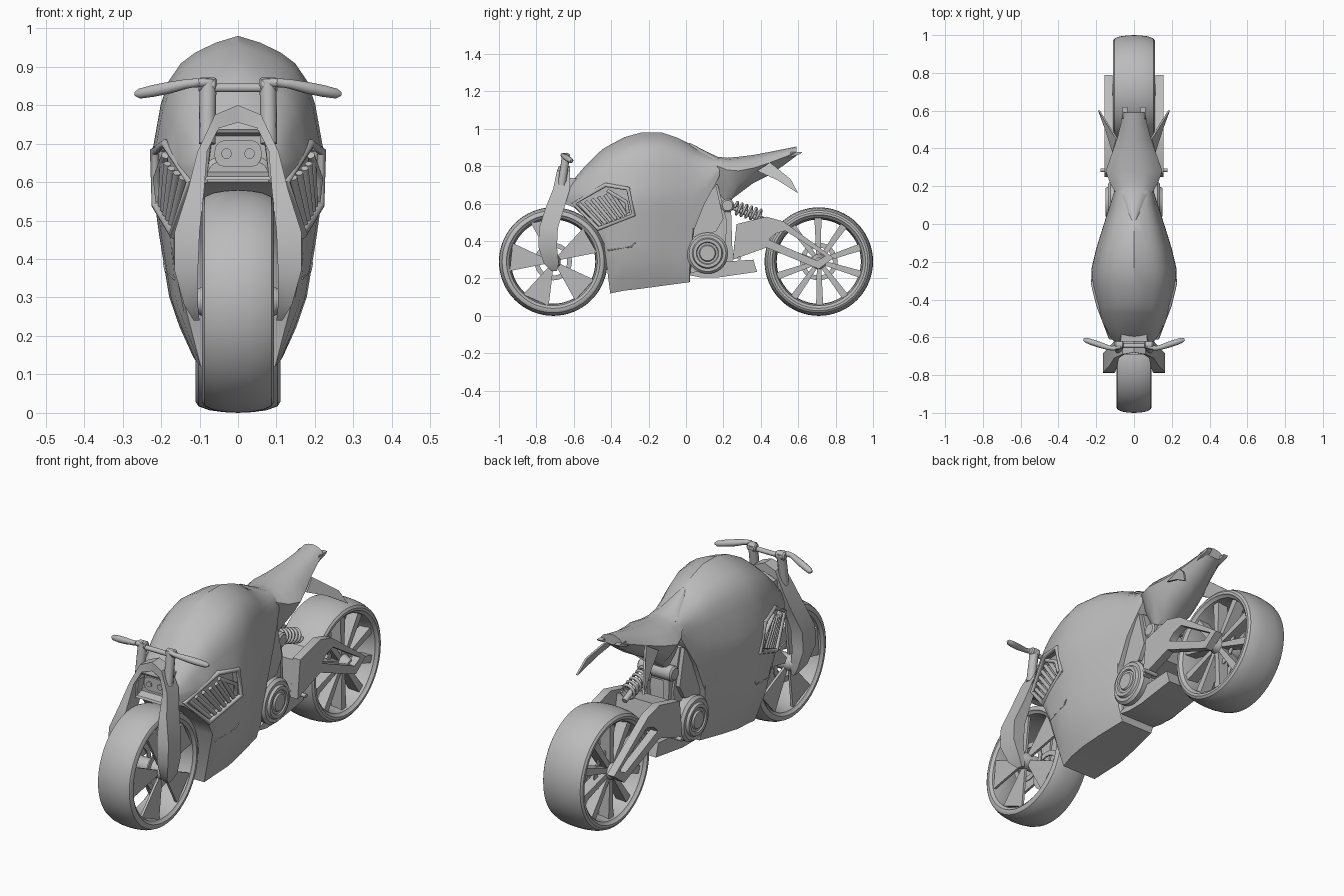
import bpy, bmesh, math

if "Cube" in bpy.data.objects:
    bpy.data.objects.remove(bpy.data.objects["Cube"])

grey = bpy.data.materials.new("grey")
grey.diffuse_color = (0.5, 0.5, 0.5, 1)
grey.use_nodes = True
grey.node_tree.nodes["Principled BSDF"].inputs["Base Color"].default_value = grey.diffuse_color


def finish(ob, mirror=False, angle=35):
    ob.data.materials.append(grey)
    bpy.ops.object.select_all(action='DESELECT')
    ob.select_set(True)
    bpy.context.view_layer.objects.active = ob
    if ob.type == 'CURVE':
        bpy.ops.object.convert(target='MESH')
        ob = bpy.context.view_layer.objects.active
    if mirror:
        ob.modifiers.new("mirror", 'MIRROR')
    bpy.ops.object.shade_smooth_by_angle(angle=math.radians(angle))
    return ob


def loft(name, rings, closed=False, mirror=False, angle=35, done=True):
    """Skin a list of equal-length point rings, capped or closed into a loop."""
    bm = bmesh.new()
    vs = [[bm.verts.new(p) for p in r] for r in rings]
    n, m = len(rings), len(rings[0])
    for i in range(n if closed else n - 1):
        a, b = vs[i], vs[(i + 1) % n]
        for j in range(m):
            k = (j + 1) % m
            bm.faces.new((a[j], a[k], b[k], b[j]))
    if not closed:
        bm.faces.new(vs[0])
        bm.faces.new(vs[-1])
    bmesh.ops.recalc_face_normals(bm, faces=bm.faces)
    me = bpy.data.meshes.new(name)
    bm.to_mesh(me)
    bm.free()
    ob = bpy.data.objects.new(name, me)
    bpy.context.collection.objects.link(ob)
    return finish(ob, mirror, angle) if done else ob


def turned(name, profile, y, z, closed=False, mirror=False, n=40):
    """Round part about the x axis from (x, radius) pairs."""
    ang = [2 * math.pi * i / n for i in range(n)]
    return loft(name, [[(x, y + r * math.cos(a), z + r * math.sin(a)) for a in ang]
                       for x, r in profile], closed, mirror)


def plate(name, pts, x0, x1, mirror=True):
    """Side-view (y, z) outline extruded between two x values."""
    return loft(name, [[(x, y, z) for y, z in pts] for x in (x0, x1)], mirror=mirror)


def tube(name, pts, r, cyclic=False, mirror=True, scale=None):
    cu = bpy.data.curves.new(name, 'CURVE')
    cu.dimensions = '3D'
    cu.bevel_depth, cu.bevel_resolution, cu.use_fill_caps = r, 3, True
    sp = cu.splines.new('POLY')
    sp.points.add(len(pts) - 1)
    for i, q in enumerate(pts):
        sp.points[i].co = (*q, 1)
        sp.points[i].radius = scale[i] if scale else 1
    sp.use_cyclic_u = cyclic
    ob = bpy.data.objects.new(name, cu)
    bpy.context.collection.objects.link(ob)
    return finish(ob, mirror, 50)


def interp(table, t):
    for a, b in zip(table, table[1:]):
        if t <= b[0]:
            f = max(0, (t - a[0]) / (b[0] - a[0]))
            return [p + (q - p) * f for p, q in zip(a, b)]
    return list(table[-1])


# Body shell: stations of y, top z, widest z, bottom z, half width
BODY = [(-.65, .66, .62, .60, .08), (-.60, .73, .64, .58, .125), (-.54, .80, .64, .525, .155),
        (-.47, .87, .63, .45, .185), (-.44, .895, .62, .39, .195), (-.405, .915, .62, .12, .205),
        (-.33, .955, .62, .135, .22), (-.24, .98, .62, .145, .226), (-.13, .98, .62, .16, .2),
        (-.04, .95, .63, .172, .172), (.02, .92, .64, .18, .153), (.04, .905, .65, .45, .147),
        (.10, .88, .68, .60, .127), (.155, .855, .75, .70, .11), (.18, .845, .78, .75, .1)]
LOWER = [(.12, .47), (.17, .56), (.27, .77), (.48, .92), (.62, 1)]
UPPER = [(0, 1), (.15, .99), (.5, .89), (.67, .8), (.8, .66), (.88, .49), (.95, .26), (1, 0)]


def body_x(y, z):
    _, zt, zw, zb, w = interp(BODY, y)
    if z >= zw:
        return w * interp(UPPER, (z - zw) / (zt - zw))[1]
    return w * interp(LOWER, z)[1]


rings = []
for y, zt, zw, zb, w in BODY:
    zs = [zb + (zw - zb) * i / 6 for i in range(6)]
    zs += [zw + (zt - zw) * t for t, _ in UPPER[:-1]]
    side = [(body_x(y, z), y, z) for z in zs]
    rings.append(side + [(0, y, zt)] + [(-x, a, z) for x, a, z in reversed(side)])
body = loft("body_shell", rings, done=False)

# Side vents: recess cut into the shell, raised rim and slats
VENT = [(-.60, .60), (-.43, .70), (-.31, .68), (-.28, .54), (-.47, .465)]
for s in (1, -1):
    cut = loft("vent_cutter", [[(s * (body_x(y, z) - .035), y, z) for y, z in VENT],
                               [(s * .35, y, z) for y, z in VENT]], done=False)
    cut.hide_render = True
    mod = body.modifiers.new("vent", 'BOOLEAN')
    mod.operation, mod.object, mod.solver = 'DIFFERENCE', cut, 'EXACT'
    bpy.context.view_layer.objects.active = body
    bpy.ops.object.modifier_apply(modifier="vent")
    bpy.data.objects.remove(cut)
finish(body, angle=32)
tube("vent_rim", [(body_x(y, z), y, z) for y, z in VENT], .012, True)
for i in range(6):
    t = i / 5
    ends = [(-.57 + .17 * t, .60 + .06 * t), (-.455 + .135 * t, .48 + .06 * t)]
    tube("vent_slat", [(body_x(y, z) - .012, y, z) for y, z in ends], .010)
tube("vent_divider", [(body_x(y, z) - .008, y, z) for y, z in
                      [(-.42, .67), (-.32, .61), (-.31, .55)]], .010)
tube("side_crease", [(body_x(y, z), y, z) for y, z in [(-.42, .35), (-.29, .37), (-.27, .39)]], .004)

# Seat and tail: stations of y, top z, widest z, bottom z, half width
SEAT = [(.02, .925, .915, .88, .01), (.11, .878, .85, .74, .055), (.17, .85, .80, .66, .1),
        (.22, .845, .78, .605, .128), (.28, .85, .775, .65, .15), (.36, .86, .79, .71, .122),
        (.45, .877, .82, .755, .09), (.53, .893, .85, .81, .07), (.59, .905, .875, .855, .06)]
rings = []
for y, zt, zw, zb, w in SEAT:
    half = [(w * .4, zb), (w * .75, (zb + zw) / 2), (w, zw), (w * .75, zw + (zt - zw) * .55),
            (w * .4, zw + (zt - zw) * .87)]
    rings.append([(x, y, z) for x, z in half] + [(0, y, zt)] + [(-x, y, z) for x, z in half[::-1]])
loft("seat", rings, angle=40)
WING = [(.105, .38, .775), (.085, .45, .82), (.155, .56, .73), (.18, .60, .655), (.14, .49, .725)]
loft("tail_winglet", [[(x + d, y, z) for x, y, z in WING] for d in (0, .01)], mirror=True)
plate("tail_tip", [(.53, .84), (.56, .875), (.62, .875), (.61, .865)], .035, .06)

# Wheels: tyre, rim, hub, disc, spokes
for nm, cy, w in (("front", -.71, .093), ("rear", .71, .11)):
    half = [(w * .55, .228), (w * .88, .236), (w * .95, .247), (w, .25), (w, .262),
            (w * .93, .273), (w * .68, .283), (w * .35, .288)]
    prof = [(0, .225)] + half + [(0, .29)] + [(-x, r) for x, r in half[::-1]]
    turned(nm + "_wheel", prof, cy, .29, closed=True, n=64)
    turned(nm + "_axle", [(-.125, .022), (-.09, .04), (.09, .04), (.125, .022)], cy, .29, n=24)
    turned(nm + "_brake_disc", [(.055, .075), (.055, .1), (.061, .1), (.061, .075)],
           cy, .29, closed=True, mirror=True)
    count, start = (5, 31) if nm == "front" else (10, 18)
    for i in range(count):
        a = math.radians(start + 360 * i / count)
        if nm == "front":
            corners, xs = [(.035, -.3), (.238, -.34), (.238, .3), (.035, .4)], (.066, .078)
        else:
            corners, xs = [(.03, -.35), (.238, -.06), (.238, .1), (.03, .45)], (.03, .085)
        plate(nm + "_spoke", [(cy + r * math.cos(a + d), .29 + r * math.sin(a + d))
                              for r, d in corners], *xs)

# Front fork: arch and bladed legs; inner x,z, outer x,z, front y, back y
FORK = [(0, .755, 0, .80, -.68, -.62), (.05, .74, .06, .775, -.69, -.62),
        (.08, .68, .105, .68, -.71, -.62), (.088, .58, .13, .58, -.75, -.65),
        (.10, .47, .165, .47, -.785, -.685), (.104, .37, .165, .37, -.79, -.69),
        (.104, .28, .14, .28, -.76, -.68), (.10, .24, .115, .24, -.72, -.69)]
loft("fork_leg", [[(a, y0, b), (c, y0, d), (c, y1, d), (a, y1, b)]
                  for a, b, c, d, y0, y1 in FORK], mirror=True)

# Headlamp: hollow housing with a capsule lens and two bulbs
loft("headlamp_housing", [[(-x, y, z0), (x, y, z0), (x * .85, y, z1), (-x * .85, y, z1)]
                          for y, x, z0, z1 in ((-.58, .08, .61, .735), (-.69, .088, .605, .738),
                                               (-.685, .08, .615, .728), (-.64, .078, .63, .72))])
LAMP = [(s * (.038 + .024 * math.cos(math.radians(d))), .674 + .034 * math.sin(math.radians(d)))
        for s, ds in ((1, range(-90, 91, 30)), (-1, range(90, -91, -30))) for d in ds]
loft("headlamp_lens", [[(x, y, z) for x, z in LAMP] for y in (-.657, -.63)])
tube("headlamp_bulb", [(.03, -.664, .674), (.03, -.65, .674)], .014)

# Handlebar, risers and clamp
tube("fork_riser", [(.08, -.665, .70), (.078, -.64, .865)], .022)
turned("riser_cap", [(.055, .014), (.06, .02), (.096, .02), (.103, .014)], -.64, .852,
       mirror=True, n=20)
tube("riser_clamp", [(-.08, -.645, .845), (.08, -.645, .845)], .012, mirror=False)
tube("handlebar", [(.07, -.65, .86), (.12, -.658, .857), (.17, -.645, .847)], .012)
tube("handle_grip", [(.10, -.66, .86), (.135, -.655, .855), (.18, -.64, .845), (.22, -.627, .837),
                     (.255, -.615, .830), (.268, -.612, .829)], .016,
     scale=(.65, .8, 1, 1, .85, .35))

# Engine, motor cover and lower frame
plate("engine_block", [(.0, .22), (.2, .24), (.22, .5), (.17, .7), (.0, .75)], -.085, .085, False)
turned("motor_cover", [(.05, .105), (.125, .11), (.138, .098), (.138, .082), (.150, .076),
                       (.150, .06), (.144, .056), (.144, .045), (.152, .04)],
       .115, .335, mirror=True)
plate("side_frame", [(.03, .42), (.10, .62), (.16, .70), (.2, .52), (.16, .45)], .08, .105)
plate("belly_pan", [(.0, .22), (.08, .205), (.17, .205), (.38, .235), (.36, .30), (.2, .29)],
      -.1, .1, False)
plate("linkage_column", [(.2, .29), (.25, .29), (.24, .6), (.2, .6)], .045, .075)
plate("seat_post", [(.14, .55), (.24, .55), (.25, .7), (.14, .74)], -.045, .045, False)
tube("foot_peg", [(.1, .285, .31), (.178, .285, .31)], .010)

# Swingarm: side frames with a triangular opening, joined by a bridge
OUTER = [(.25, .30), (.27, .49), (.43, .53), (.52, .505), (.79, .31), (.71, .25), (.43, .365)]
INNER = [(.445, .405), (.45, .415), (.48, .44), (.53, .455), (.745, .32), (.70, .295), (.47, .395)]
loft("swingarm", [[(x, y, z) for y, z in o] for o, x in
                  ((OUTER, .115), (OUTER, .155), (INNER, .155), (INNER, .115))],
     closed=True, mirror=True)
plate("swingarm_bridge", [(.25, .31), (.27, .48), (.38, .50), (.40, .40), (.37, .35)],
      -.115, .115, False)

# Rear shock
turned("shock_mount", [(-.095, .028), (-.088, .036), (.088, .036), (.095, .028)], .222, .59, n=24)
tube("shock_rod", [(.04, .23, .59), (.04, .43, .50)], .014, mirror=False)
coil = []
for i in range(97):
    t, a = i / 96, i / 16 * 2 * math.pi
    c, s = .032 * math.cos(a), .032 * math.sin(a)
    coil.append((.04 + c, .26 + .15 * t + s * .31, .58 - .05 * t + s * .95))
tube("shock_spring", coil, .007, mirror=False)
